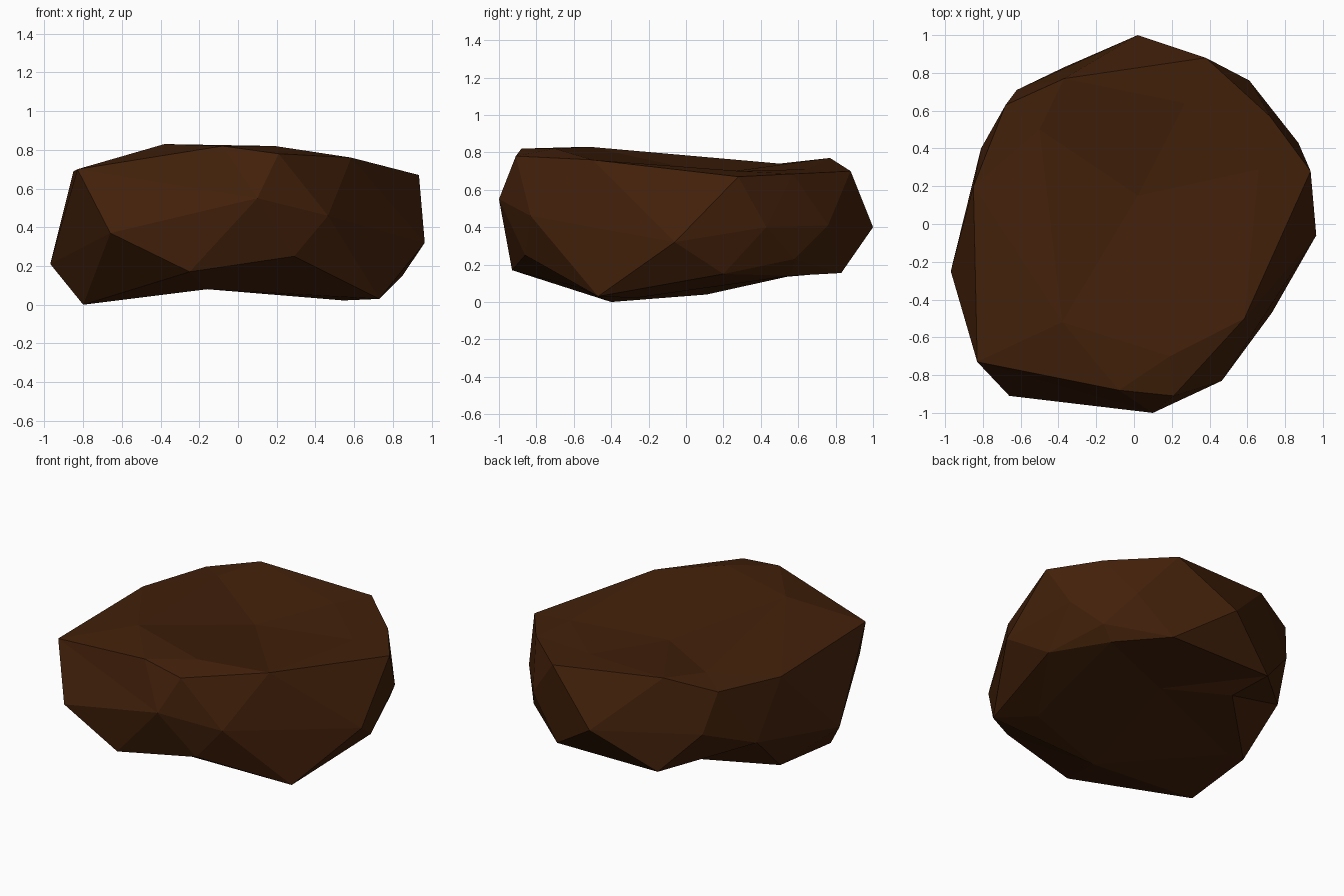
import bpy, bmesh
from mathutils import Vector

if "Cube" in bpy.data.objects:
    bpy.data.objects.remove(bpy.data.objects["Cube"])

# Corner points of the boulder, by level (x, y, z)
top = [(-.38, -.52, .83), (.19, -.70, .82), (.02, .15, .685), (.66, .29, .70),
       (.27, .64, .71), (-.50, .50, .74)]
rim = [(-.83, -.73, .70), (-.08, -.88, .82), (.21, -.91, .78), (.585, -.50, .76),
       (.935, .28, .67), (.72, .57, .685), (.38, .88, .70), (-.37, .77, .77),
       (-.68, .63, .705), (-.85, .20, .69)]
waist = [(-.97, -.25, .21), (-.66, -.91, .37), (.10, -1.0, .55), (.465, -.83, .46),
         (.965, -.06, .32), (.87, .43, .40), (.61, .76, .41), (.02, 1.0, .40),
         (-.62, .71, .43), (-.81, .40, .31)]
foot = [(-.80, -.40, 0), (-.25, -.93, .17), (.29, -.86, .25), (.73, -.47, .03),
        (.85, .20, .15), (.73, .58, .23), (.38, .83, .155), (-.37, .83, .16),
        (-.78, .11, .04)]
underside = [(0, .25, .19), (-.685, .08, .055), (-.16, -.577, .08), (.65, .56, .14),
             (.545, -.27, .022), (-.33, .54, .135)]
points = [Vector(p) for p in top + rim + waist + foot + underside]

# Join the points by hulling them on a sphere, so shallow dents are kept
bm = bmesh.new()
home = {}
for p in points:
    d = Vector((p.x, p.y, (p.z - .4) * 2.2)).normalized()
    home[bm.verts.new(d)] = p
bmesh.ops.convex_hull(bm, input=bm.verts[:])
for v, p in home.items():
    v.co = p

# Turn the crease between the left rim and the back waist
ends = [v for v, p in home.items() if p in (Vector(rim[9]), Vector(waist[8]))]
crease = bm.edges.get(ends) if len(ends) == 2 else None
if crease:
    bmesh.utils.edge_rotate(crease, False)
bmesh.ops.recalc_face_normals(bm, faces=bm.faces[:])

mesh = bpy.data.meshes.new("boulder")
bm.to_mesh(mesh)
bm.free()
boulder = bpy.data.objects.new("boulder", mesh)
bpy.context.collection.objects.link(boulder)

# Single dark brown stone colour
brown = bpy.data.materials.new("dark brown stone")
brown.diffuse_color = (.054, .0145, .003, 1)
brown.use_nodes = True
brown.node_tree.nodes["Principled BSDF"].inputs["Base Color"].default_value = brown.diffuse_color
mesh.materials.append(brown)
